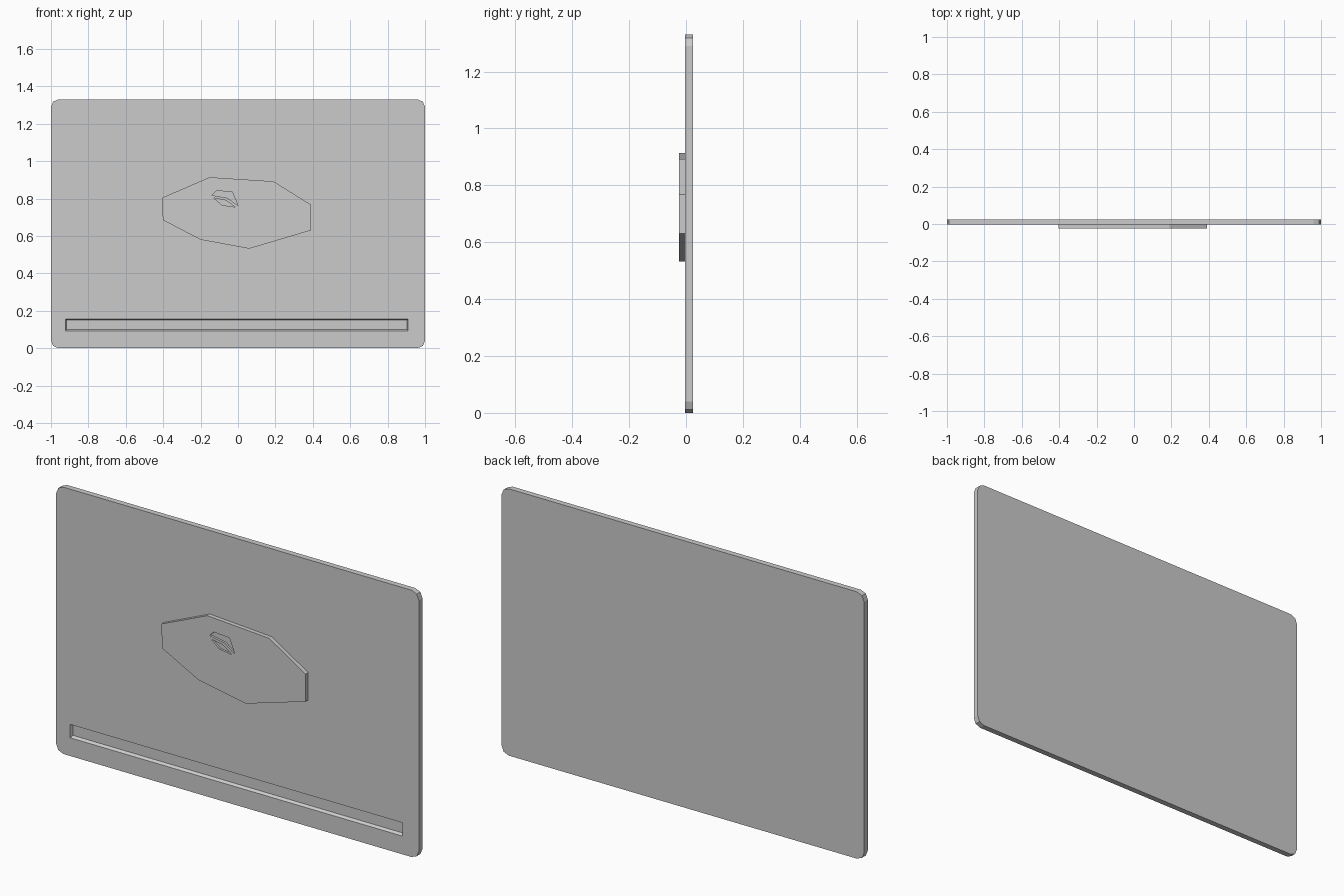
import bpy
import bmesh

cube = bpy.data.objects.get("Cube")
if cube:
    bpy.data.objects.remove(cube, do_unlink=True)

grey = bpy.data.materials.new("plain grey")
grey.use_nodes = True
grey.diffuse_color = (0.6, 0.6, 0.6, 1)
grey.node_tree.nodes["Principled BSDF"].inputs["Base Color"].default_value = (0.6, 0.6, 0.6, 1)

FACE, BACK, FRONT = -0.004, 0.025, -0.025


def prism(name, front, y_front, y_back, back=None):
    """Loft an x-z outline along y, optionally to a different back outline."""
    bm = bmesh.new()
    a = [bm.verts.new((x, y_front, z)) for x, z in front]
    b = [bm.verts.new((x, y_back, z)) for x, z in (back or front)]
    bm.faces.new(a)
    bm.faces.new(b[::-1])
    for i in range(len(a)):
        j = (i + 1) % len(a)
        bm.faces.new((a[j], a[i], b[i], b[j]))
    bmesh.ops.recalc_face_normals(bm, faces=bm.faces)
    mesh = bpy.data.meshes.new(name)
    bm.to_mesh(mesh)
    bm.free()
    mesh.materials.append(grey)
    obj = bpy.data.objects.new(name, mesh)
    bpy.context.collection.objects.link(obj)
    return obj


def rect(x0, x1, z0, z1):
    return [(x0, z0), (x1, z0), (x1, z1), (x0, z1)]


def apply_modifiers(obj):
    bpy.context.view_layer.objects.active = obj
    for mod in list(obj.modifiers):
        bpy.ops.object.modifier_apply(modifier=mod.name)


def carve(obj, cutter):
    mod = obj.modifiers.new("carve", "BOOLEAN")
    mod.operation = "DIFFERENCE"
    mod.solver = "EXACT"
    mod.object = cutter
    apply_modifiers(obj)
    bpy.data.objects.remove(cutter, do_unlink=True)


# Panel with corners rounded in two flat segments
panel = prism("panel", rect(-1, 1, 0, 1.33), FACE, BACK)
bm = bmesh.new()
bm.from_mesh(panel.data)
corners = [e for e in bm.edges if abs(e.verts[0].co.y - e.verts[1].co.y) > 0.01]
bmesh.ops.bevel(bm, geom=corners, offset=0.04, segments=2, profile=0.5, affect="EDGES")
bm.to_mesh(panel.data)
bm.free()

# Long slot with sloping walls near the lower edge
carve(panel, prism("slot_cutter", rect(-0.925, 0.912, 0.088, 0.16), FACE - 0.005, FACE + 0.014,
                   rect(-0.917, 0.904, 0.099, 0.15)))

# Raised eight-sided plate
plate = prism("raised_plate", [(-0.404, 0.805), (-0.152, 0.914), (0.19, 0.892), (0.39, 0.767),
                               (0.39, 0.63), (0.06, 0.532), (-0.2, 0.58), (-0.402, 0.685)],
              FRONT, FACE)

# Two shallow angular notches in the plate
notches = [
    [(-0.14, 0.818), (-0.115, 0.842), (-0.03, 0.835), (0, 0.762), (-0.055, 0.803)],
    [(-0.13, 0.803), (-0.065, 0.79), (-0.015, 0.755), (-0.085, 0.765)],
]
for outline in notches:
    carve(plate, prism("notch_cutter", outline, FRONT - 0.01, FRONT + 0.01))
